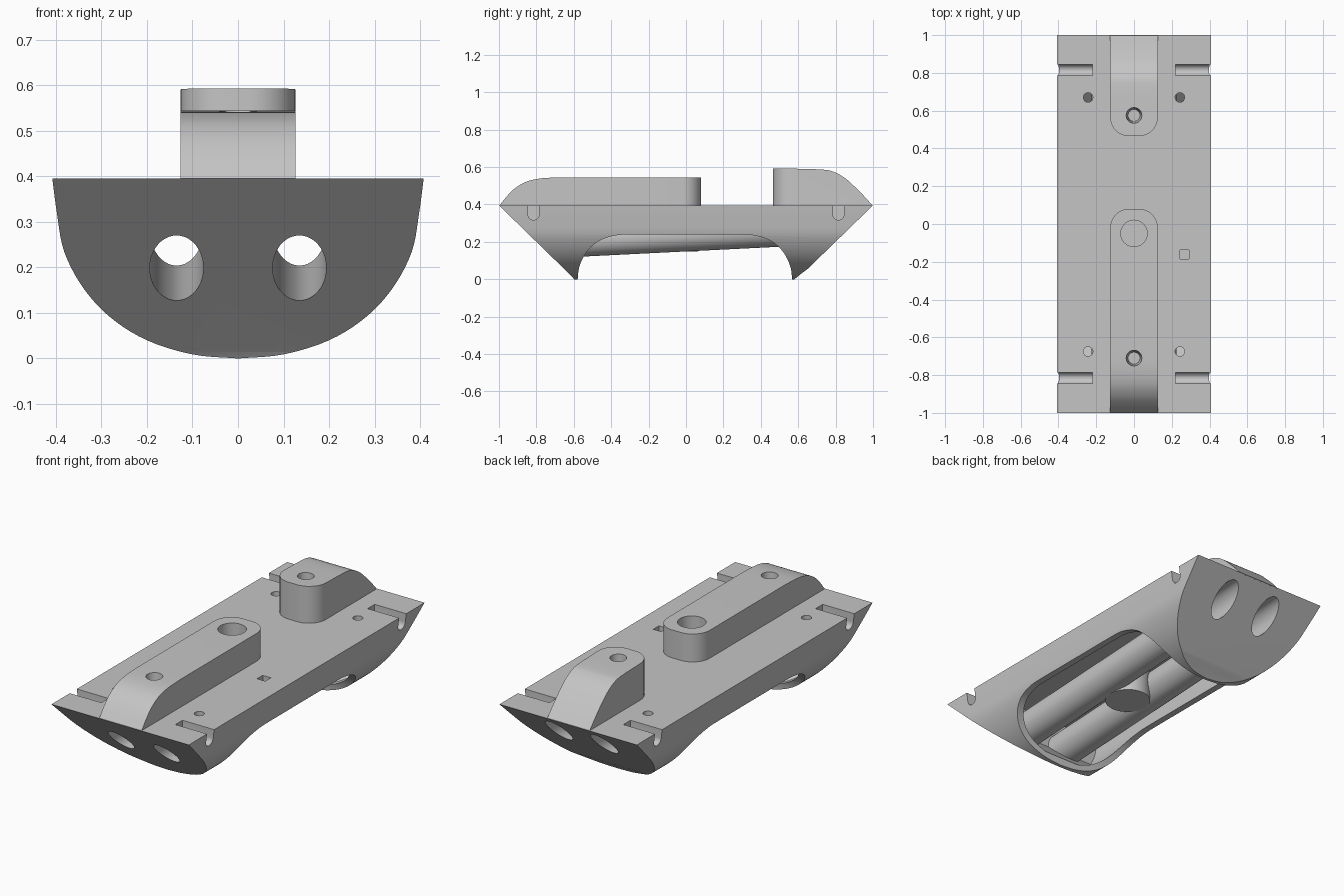
import bpy, bmesh, math
from mathutils import Vector, Matrix

cube = bpy.data.objects.get("Cube")
if cube:
    bpy.data.objects.remove(cube, do_unlink=True)

grey = bpy.data.materials.new("plain_grey")
grey.use_nodes = True
GREY = (0.56, 0.56, 0.56, 1)
grey.diffuse_color = GREY
grey.node_tree.nodes["Principled BSDF"].inputs["Base Color"].default_value = GREY


def finish(bm, name):
    bmesh.ops.recalc_face_normals(bm, faces=bm.faces)
    mesh = bpy.data.meshes.new(name)
    bm.to_mesh(mesh)
    bm.free()
    obj = bpy.data.objects.new(name, mesh)
    bpy.context.collection.objects.link(obj)
    mesh.materials.append(grey)
    return obj


def prism(name, outline, axis, lo, hi):
    """Extrude a 2D outline along one axis."""
    place = {"x": lambda u, v: (lo, u, v), "y": lambda u, v: (u, lo, v),
             "z": lambda u, v: (u, v, lo)}[axis]
    bm = bmesh.new()
    face = bm.faces.new([bm.verts.new(place(*p)) for p in outline])
    new = bmesh.ops.extrude_face_region(bm, geom=[face])["geom"]
    step = Vector([(hi - lo) * (axis == a) for a in "xyz"])
    bmesh.ops.translate(bm, vec=step, verts=[g for g in new if isinstance(g, bmesh.types.BMVert)])
    return finish(bm, name)


def cylinder(name, centre, radius, depth, tilt=0.0, stretch=1.0, taper=1.0):
    bm = bmesh.new()
    matrix = Matrix.Translation(centre) @ Matrix.Rotation(tilt, 4, "X") @ Matrix.Diagonal((1, stretch, 1, 1))
    bmesh.ops.create_cone(bm, cap_ends=True, segments=40, radius1=radius * taper, radius2=radius,
                          depth=depth, matrix=matrix)
    return finish(bm, name)


def boolean(target, tool, operation="DIFFERENCE"):
    mod = target.modifiers.new("cut", "BOOLEAN")
    mod.operation, mod.solver, mod.object = operation, "EXACT", tool
    bpy.context.view_layer.objects.active = target
    bpy.ops.object.modifier_apply(modifier=mod.name)
    bpy.data.objects.remove(tool, do_unlink=True)


def curve(points, steps=5):
    """Smooth a few points with a Catmull-Rom spline."""
    p = [Vector(q) for q in points]
    p = [2 * p[0] - p[1]] + p + [2 * p[-1] - p[-2]]
    out = []
    for a, b, c, d in zip(p, p[1:], p[2:], p[3:]):
        for i in range(steps):
            t = i / steps
            out.append(0.5 * (2 * b + (c - a) * t + (2 * a - 5 * b + 4 * c - d) * t ** 2
                              + (3 * b - a - 3 * c + d) * t ** 3))
    return [tuple(q) for q in out] + [tuple(points[-1])]


def mirrored(half):
    """Close a half outline that starts on the centre line."""
    return half + [(-u, v) for u, v in reversed(half[1:])]


DECK = 0.395

# Hull: rounded cross-section clipped by the sloped and arched side profile
section = curve([(0, 0), (0.1, 0.009), (0.2, 0.04), (0.28, 0.09), (0.34, 0.155),
                 (0.382, 0.235), (0.398, 0.32), (0.408, DECK)])
hull = prism("hull", mirrored(section), "y", -1.1, 1.1)
arch = curve([(-0.58, -0.01), (-0.572, 0.06), (-0.545, 0.125), (-0.5, 0.18),
              (-0.44, 0.217), (-0.36, 0.237), (-0.28, 0.24)])
rear_arch = [(-y - 0.012, z) for y, z in reversed(arch)]
tail = [(0.61, 0.025), (0.65, 0.055), (1, DECK)]
side = [(-1, DECK), (-0.61, 0.015), (-0.59, -0.01)] + arch + rear_arch + tail
boolean(hull, prism("side_profile", side, "x", -0.6, 0.6), "INTERSECT")

# Hollow underside
inner = [(x * 0.92, 0.03 + z * 0.93) for x, z in section]
core = prism("core", mirrored(inner), "y", -0.9, 0.9)
half_core = [(0, 0), (0.56, 0), (0.56, 0.025), (0.735, 0.195), (0.735, 0.355)]
boolean(core, prism("core_ends", mirrored(half_core), "x", -0.6, 0.6), "INTERSECT")
boolean(hull, core)

# Two tilted tubes and a central boss hang in the hollow
TILT = math.pi / 2 + 0.05
tube_ends = [(-0.96, DECK), (-0.58, 0), (0.58, 0), (0.96, DECK)]
for x in (-0.135, 0.135):
    tube = cylinder("tube", (x, 0, 0.239), 0.09, 2.4, TILT)
    boolean(tube, prism("tube_ends", tube_ends, "x", -0.6, 0.6), "INTERSECT")
    boolean(hull, tube, "UNION")
boolean(hull, cylinder("boss", (0, -0.05, 0.264), 0.115, 0.232), "UNION")

# Long bores through the tubes
for x in (-0.135, 0.135):
    boolean(hull, cylinder("bore", (x, 0, 0.239), 0.059, 2.4, TILT, 1.27))

# Deck: edge slots, small holes and one shallow square hole
for sx in (-1, 1):
    for y in (-0.815, 0.815):
        slot = [(y + 0.03 * math.cos(a), 0.347 + 0.03 * math.sin(a))
                for a in (math.pi * (1 + i / 12) for i in range(13))]
        slot += [(y + 0.03, 0.5), (y - 0.03, 0.5)]
        boolean(hull, prism("slot", slot, "x", *sorted((sx * 0.22, sx * 0.5))))
    for y in (-0.675, 0.67):
        boolean(hull, cylinder("deck_hole", (sx * 0.243, y, 0.4), 0.025, 0.14))
square = [(0.243, -0.185), (0.291, -0.185), (0.291, -0.137), (0.243, -0.137)]
boolean(hull, prism("square_hole", square, "z", 0.367, 0.5))
boolean(hull, cylinder("deep_hole", (0, -0.05, 0.35), 0.07, 0.32))


def block(name, top, end, tip, holes):
    """Raised block: side profile clipped by a plan with one rounded end."""
    s = 1 if end > tip else -1
    r = 0.1
    corner = [(0.026 + r * math.cos(a), end - s * r + s * r * math.sin(a))
              for a in (math.pi / 2 * (1 - i / 10) for i in range(11))]
    plan = [(0, end)] + corner + [(0.126, tip)]
    low = DECK - 0.003
    obj = prism(name, top + [(top[-1][0], low), (top[0][0], low)], "x", -0.3, 0.3)
    boolean(obj, prism("plan", mirrored(plan), "z", 0.2, 0.8), "INTERSECT")
    for y, radius, bottom, height, taper in holes:
        boolean(obj, cylinder("hole", (0, y, bottom + height / 2), radius, height, taper=taper))
    return obj


# Raised blocks with tapered screw holes
front_top = curve([(-0.997, DECK), (-0.955, 0.447), (-0.91, 0.49), (-0.85, 0.523),
                   (-0.77, 0.54), (-0.66, 0.545)]) + [(0.2, 0.545)]
front_block = block("front_block", front_top, 0.08, -1.1,
                    [(-0.71, 0.042, 0.43, 0.12, 0.75), (-0.05, 0.07, 0.2, 0.6, 1)])
rear_top = [(0.3, 0.595)] + curve([(0.5, 0.593), (0.72, 0.587), (0.79, 0.574), (0.85, 0.541),
                                   (0.9, 0.497), (0.95, 0.447), (0.997, DECK)])
rear_block = block("rear_block", rear_top, 0.465, 1.1, [(0.575, 0.042, 0.44, 0.16, 0.75)])

# Smooth curved walls, keep sharp edges
bpy.ops.object.select_all(action="DESELECT")
for obj in (hull, front_block, rear_block):
    obj.select_set(True)
bpy.context.view_layer.objects.active = hull
bpy.ops.object.shade_smooth_by_angle(angle=math.radians(30))
